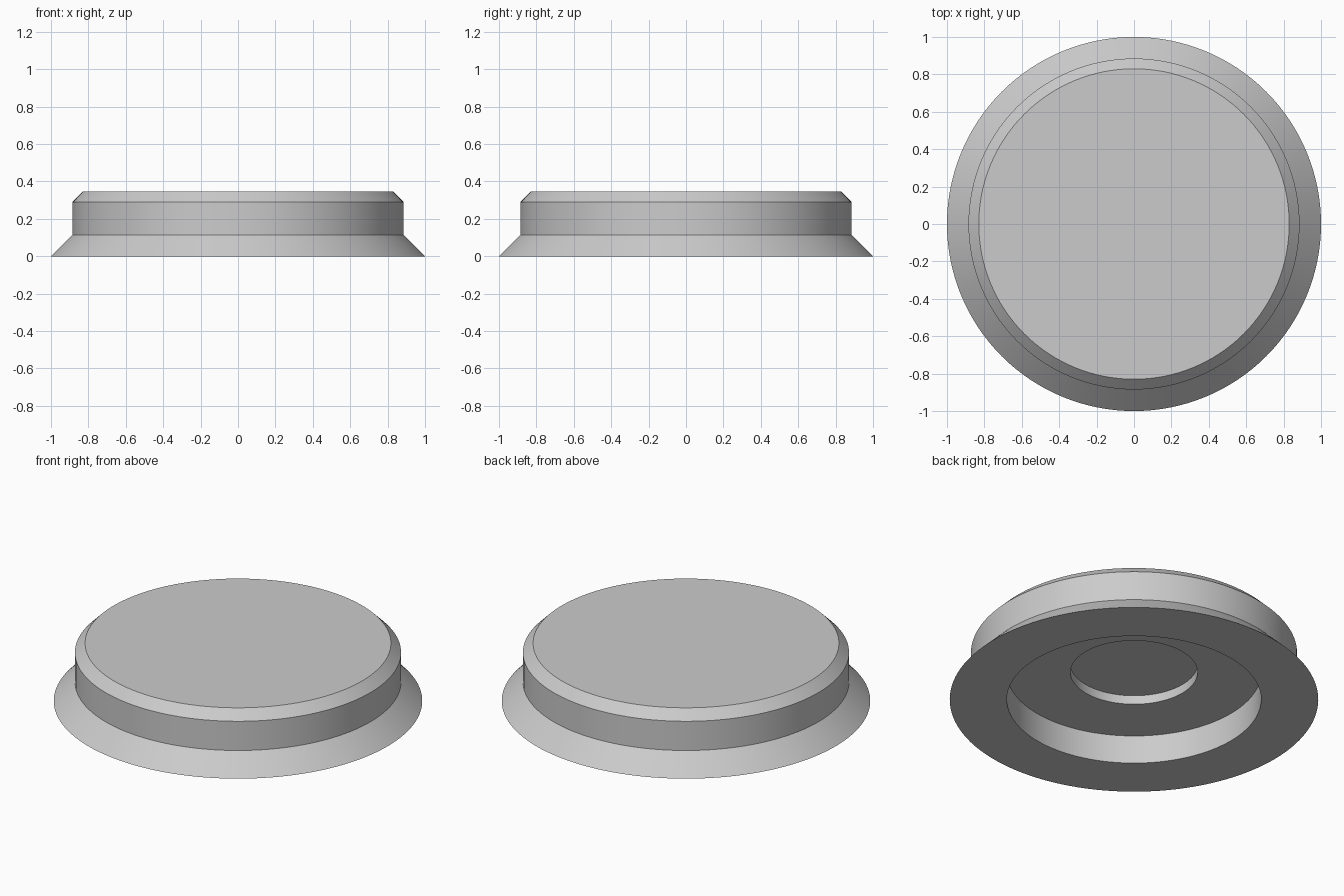
import bpy
import bmesh
import math

cube = bpy.data.objects.get("Cube")
if cube:
    bpy.data.objects.remove(cube, do_unlink=True)

# One plain grey for the whole part
grey = bpy.data.materials.new("light_grey")
grey.use_nodes = True
colour = (0.6, 0.6, 0.6, 1.0)
grey.diffuse_color = colour
grey.node_tree.nodes["Principled BSDF"].inputs["Base Color"].default_value = colour


def lathe(name, profile, steps=128):
    """Spin a (radius, z) profile around the z axis."""
    bm = bmesh.new()
    verts = [bm.verts.new((r, 0, z)) for r, z in profile]
    edges = [bm.edges.new(pair) for pair in zip(verts, verts[1:])]
    bmesh.ops.spin(bm, geom=verts + edges, cent=(0, 0, 0), axis=(0, 0, 1),
                   angle=math.tau, steps=steps, use_duplicate=False)
    bmesh.ops.remove_doubles(bm, verts=bm.verts, dist=0.0001)
    bmesh.ops.recalc_face_normals(bm, faces=bm.faces)
    mesh = bpy.data.meshes.new(name)
    bm.to_mesh(mesh)
    bm.free()
    mesh.materials.append(grey)
    obj = bpy.data.objects.new(name, mesh)
    bpy.context.collection.objects.link(obj)
    bpy.ops.object.select_all(action='DESELECT')
    obj.select_set(True)
    bpy.context.view_layer.objects.active = obj
    bpy.ops.object.shade_smooth_by_angle(angle=math.radians(30))
    return obj


# Round cap: chamfered top, straight wall, flared skirt, stepped recess below
lathe("flared_round_cap", [
    (0, 0.345), (0.83, 0.345), (0.885, 0.29), (0.885, 0.115), (1, 0),
    (0.69, 0), (0.69, 0.17), (0.345, 0.17), (0.345, 0.223), (0, 0.223),
])
